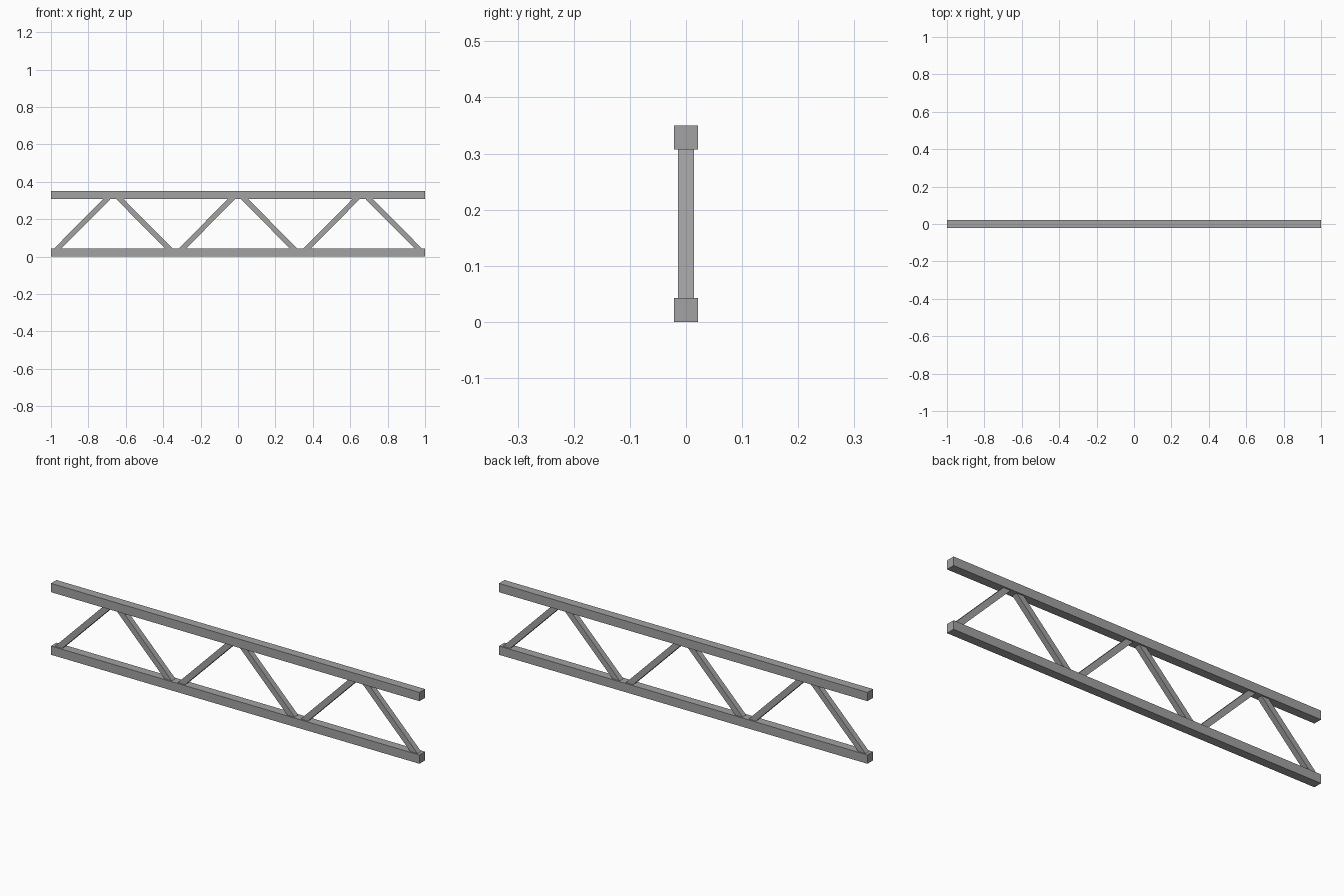
import bpy
import bmesh

cube = bpy.data.objects.get("Cube")
if cube:
    bpy.data.objects.remove(cube, do_unlink=True)

CHORD = 0.043        # square section of the long rails
HEIGHT = 0.35
BRACE = 0.028        # square section of the diagonals
BAYS = 3
GAP = 0.036          # distance of each diagonal from its node

steel = bpy.data.materials.new("steel_grey")
steel.use_nodes = True
grey = (0.36, 0.36, 0.36, 1)
steel.diffuse_color = grey
steel.node_tree.nodes["Principled BSDF"].inputs["Base Color"].default_value = grey


def prism(name, outline, depth):
    """Extrude an x-z outline along y, centred on y = 0."""
    bm = bmesh.new()
    face = bm.faces.new([bm.verts.new((x, -depth / 2, z)) for x, z in outline])
    new = bmesh.ops.extrude_face_region(bm, geom=[face])["geom"]
    verts = [v for v in new if isinstance(v, bmesh.types.BMVert)]
    bmesh.ops.translate(bm, verts=verts, vec=(0, depth, 0))
    bmesh.ops.recalc_face_normals(bm, faces=bm.faces)
    mesh = bpy.data.meshes.new(name)
    bm.to_mesh(mesh)
    bm.free()
    mesh.materials.append(steel)
    obj = bpy.data.objects.new(name, mesh)
    bpy.context.collection.objects.link(obj)


# Long rails
for name, z in (("bottom_chord", 0), ("top_chord", HEIGHT - CHORD)):
    prism(name, [(-1, z), (1, z), (1, z + CHORD), (-1, z + CHORD)], CHORD)

# Zigzag diagonals, cut flush against the rails
bay = 2 / BAYS
low, high = CHORD, HEIGHT - CHORD
half = BRACE / 2 ** 0.5
for i in range(BAYS):
    middle = -1 + bay * (i + 0.5)
    for side, label in ((-1, "right"), (1, "left")):
        foot = middle + side * (bay / 2 - GAP)
        head = middle + side * GAP
        prism(f"brace_{label}_{i + 1}",
              [(foot - half, low), (foot + half, low),
               (head + half, high), (head - half, high)], BRACE)
